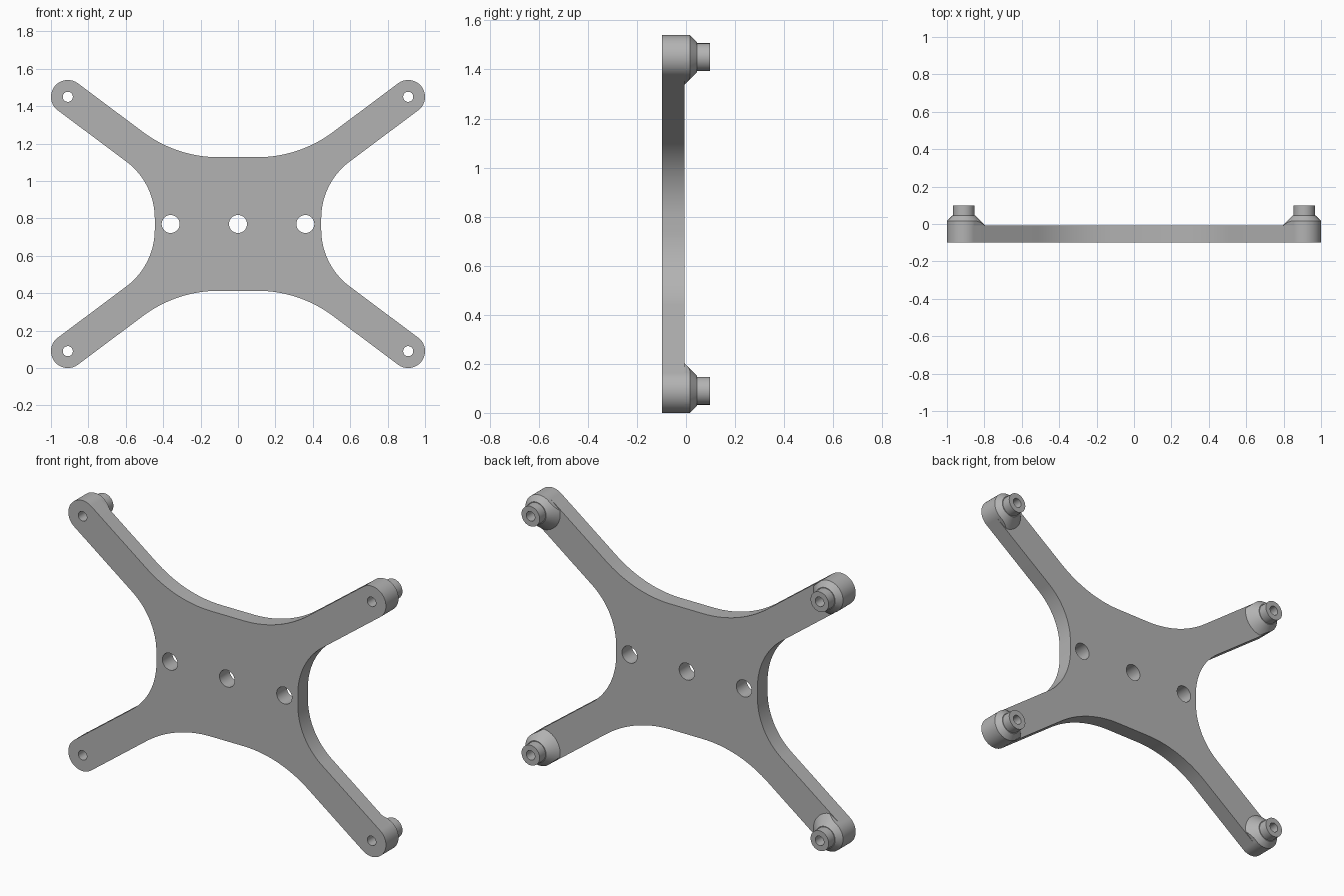
import bpy, bmesh
from math import sin, cos, tan, atan2, pi
from mathutils import Matrix, Vector

if "Cube" in bpy.data.objects:
    bpy.data.objects.remove(bpy.data.objects["Cube"])

MID = 0.77                      # height of the plate centre
TIP = (0.91, 0.68)              # arm end, from the centre
W = 0.09                        # half width of an arm
TOP, SIDE = 0.357, 0.445        # half height and half width of the body
FRONT, BACK, END = -0.098, -0.007, 0.098
BORE = 0.027
ANG = atan2(TIP[1], TIP[0])

grey = bpy.data.materials.new("grey metal")
grey.use_nodes = True
colour = (0.45, 0.45, 0.45, 1)
grey.diffuse_color = colour
grey.node_tree.nodes["Principled BSDF"].inputs["Base Color"].default_value = colour


def arc(cx, cz, r, a0, a1, n):
    return [(cx + r * cos(a0 + (a1 - a0) * i / n),
             cz + r * sin(a0 + (a1 - a0) * i / n)) for i in range(n + 1)]


def circle(cx, cz, r):
    return arc(cx, cz, r, 0, 2 * pi, 48)[:-1]


def slab(name, loops, y0, y1):
    """Extrude closed loops (outline first, then holes) from y0 to y1."""
    curve = bpy.data.curves.new(name, 'CURVE')
    curve.dimensions, curve.fill_mode = '2D', 'BOTH'
    curve.extrude = (y1 - y0) / 2
    for loop in loops:
        spline = curve.splines.new('POLY')
        spline.points.add(len(loop) - 1)
        for p, (x, z) in zip(spline.points, loop):
            p.co = (x, z, 0, 1)
        spline.use_cyclic_u = True
    obj = bpy.data.objects.new(name, curve)
    bpy.context.collection.objects.link(obj)
    select(obj)
    bpy.ops.object.convert(target='MESH')
    obj = bpy.context.object
    obj.data.transform(Matrix.Translation((0, (y0 + y1) / 2, MID)) @ Matrix.Rotation(pi / 2, 4, 'X'))
    bm = bmesh.new()
    bm.from_mesh(obj.data)
    bmesh.ops.remove_doubles(bm, verts=bm.verts, dist=1e-5)
    bmesh.ops.recalc_face_normals(bm, faces=bm.faces)
    bm.to_mesh(obj.data)
    bm.free()
    return obj


def select(obj):
    bpy.ops.object.select_all(action='DESELECT')
    obj.select_set(True)
    bpy.context.view_layer.objects.active = obj


def finish(obj):
    obj.data.materials.clear()
    obj.data.materials.append(grey)
    select(obj)
    bpy.ops.object.shade_smooth_by_angle(angle=pi / 6)


# Quarter outline: top fillet, round arm end, side fillet
t = (TOP - W * cos(ANG)) / sin(ANG)
top_x = t * cos(ANG) - W * sin(ANG)
t = (SIDE - W * sin(ANG)) / cos(ANG)
side_z = t * sin(ANG) - W * cos(ANG)
top_len, side_len = 0.225, 0.19
r1 = top_len / tan(ANG / 2)
r2 = side_len / tan((pi / 2 - ANG) / 2)
quarter = arc(top_x - top_len, TOP + r1, r1, -pi / 2, ANG - pi / 2, 20)
quarter += arc(*TIP, W, ANG + pi / 2, ANG - pi / 2, 32)
quarter += arc(SIDE + r2, side_z - side_len, r2, ANG + pi / 2, pi, 20)
outline = (quarter + [(x, -z) for x, z in reversed(quarter)]
           + [(-x, -z) for x, z in quarter]
           + [(-x, z) for x, z in reversed(quarter)])

# Plate with its three middle holes and four arm holes
corners = [(sx, sz) for sx in (1, -1) for sz in (1, -1)]
holes = [circle(x, 0, 0.048) for x in (-0.36, 0, 0.36)]
holes += [circle(sx * TIP[0], sz * TIP[1], BORE) for sx, sz in corners]
finish(slab("mounting_plate", [outline] + holes, FRONT, BACK))


def standoff(name, sx, sz):
    """Hollow conical boss trimmed to the arm outline."""
    centre = Vector((sx * TIP[0], 0, MID + sz * TIP[1]))
    profile = [(BORE, BACK), (0.113, BACK), (0.061, 0.045),
               (0.057, 0.045), (0.057, END), (BORE, END)]
    bm = bmesh.new()
    verts = [bm.verts.new((r, y, 0)) for r, y in profile]
    edges = [bm.edges.new((verts[i - 1], verts[i])) for i in range(len(verts))]
    bmesh.ops.spin(bm, geom=verts + edges, cent=(0, 0, 0), axis=(0, 1, 0),
                   angle=2 * pi, steps=48, use_duplicate=False)
    bmesh.ops.remove_doubles(bm, verts=bm.verts, dist=1e-5)
    bmesh.ops.recalc_face_normals(bm, faces=bm.faces)
    bmesh.ops.translate(bm, verts=bm.verts, vec=centre)
    mesh = bpy.data.meshes.new(name)
    bm.to_mesh(mesh)
    bm.free()
    obj = bpy.data.objects.new(name, mesh)
    bpy.context.collection.objects.link(obj)
    # Trim to the arm, then drop the hidden base
    trim = slab("trim", [[(sx * x, sz * z) for x, z in quarter[21:54]]
                         + [(0, 0)]], FRONT, END + 0.1)
    mod = obj.modifiers.new("trim", 'BOOLEAN')
    mod.operation, mod.solver, mod.object = 'INTERSECT', 'EXACT', trim
    select(obj)
    bpy.ops.object.modifier_apply(modifier=mod.name)
    bpy.data.objects.remove(trim)
    bm = bmesh.new()
    bm.from_mesh(obj.data)
    base = [f for f in bm.faces if all(v.co.y < BACK + 1e-4 for v in f.verts)]
    bmesh.ops.delete(bm, geom=base, context='FACES')
    bm.to_mesh(obj.data)
    bm.free()
    finish(obj)


for sx, sz in corners:
    standoff(("upper" if sz > 0 else "lower") + ("_left" if sx > 0 else "_right") + "_standoff", sx, sz)
